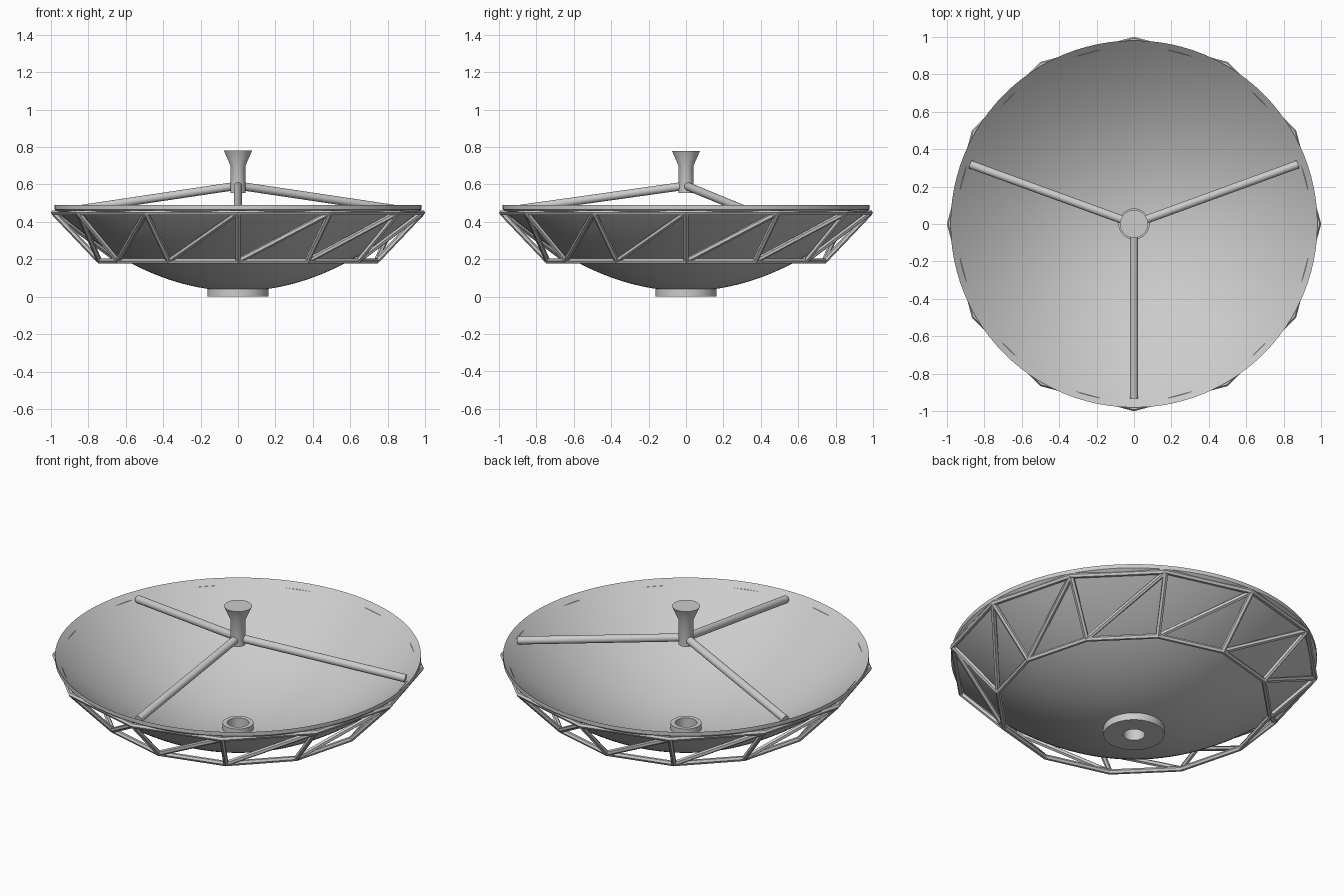
import bpy, bmesh, math
from mathutils import Vector

if "Cube" in bpy.data.objects:
    bpy.data.objects.remove(bpy.data.objects["Cube"])

grey = bpy.data.materials.new("light_grey")
grey.diffuse_color = (0.6, 0.6, 0.6, 1)
grey.use_nodes = True
grey.node_tree.nodes["Principled BSDF"].inputs["Base Color"].default_value = grey.diffuse_color


def finish(obj, name, smooth=True):
    obj.name = name
    obj.data.materials.append(grey)
    if smooth:
        bpy.ops.object.select_all(action='DESELECT')
        obj.select_set(True)
        bpy.context.view_layer.objects.active = obj
        bpy.ops.object.shade_smooth_by_angle(angle=math.radians(30))
    return obj


def lathe(name, profile, segs=64):
    """Spin a closed (radius, z) outline around the z axis."""
    bm = bmesh.new()
    rings = []
    for i in range(segs):
        a = 2 * math.pi * i / segs
        rings.append([bm.verts.new((r * math.cos(a), r * math.sin(a), z)) for r, z in profile])
    n = len(profile)
    for i in range(segs):
        p, q = rings[i], rings[(i + 1) % segs]
        for j in range(n):
            k = (j + 1) % n
            bm.faces.new((p[j], q[j], q[k], p[k]))
    bmesh.ops.remove_doubles(bm, verts=bm.verts, dist=1e-5)
    bmesh.ops.recalc_face_normals(bm, faces=bm.faces)
    mesh = bpy.data.meshes.new(name)
    bm.to_mesh(mesh)
    bm.free()
    obj = bpy.data.objects.new(name, mesh)
    bpy.context.collection.objects.link(obj)
    return finish(obj, name)


def bar(name, a, b, radius, sides, smooth):
    """Straight bar between two points."""
    a, b = Vector(a), Vector(b)
    d = b - a
    bpy.ops.mesh.primitive_cylinder_add(vertices=sides, radius=radius, depth=d.length,
                                        location=(a + b) / 2)
    obj = bpy.context.object
    obj.rotation_euler = d.to_track_quat('Z', 'Y').to_euler()
    return finish(obj, name, smooth)


def polar(r, deg, z):
    t = math.radians(deg)
    return (r * math.cos(t), r * math.sin(t), z)


# Parabolic reflector shell with a vertical rim edge
radii = [0.06 + 0.92 * i / 24 for i in range(25)]
under = [(r, 0.03 + 0.455 * r * r) for r in radii]
upper = [(r, 0.053 + 0.455 * r * r) for r in reversed(radii)]
lathe("reflector_dish", under + upper, 96)

# Mounting hub under the dish, and its collar showing inside
lathe("mounting_hub", [(0.058, 0), (0.163, 0), (0.163, 0.046), (0.083, 0.046),
                       (0.083, 0.09), (0.058, 0.09)])

# Feed post with flared horn
lathe("feed_horn", [(0, 0.555), (0.04, 0.555), (0.04, 0.70), (0.075, 0.78), (0, 0.78)], 32)

# Three legs holding the feed
for deg in (-90, 20, 160):
    bar("feed_leg", polar(0.01, deg, 0.592), polar(0.93, deg, 0.463), 0.022, 24, True)

# Backing truss: two twelve-sided hoops, ribs and diagonals
R_TOP, Z_TOP, R_LOW, Z_LOW, THICK = 0.985, 0.449, 0.74, 0.191, 0.0145
for name, r, z in (("upper_hoop", R_TOP, Z_TOP), ("lower_hoop", R_LOW, Z_LOW)):
    bpy.ops.mesh.primitive_torus_add(major_segments=12, minor_segments=6, major_radius=r,
                                     minor_radius=THICK, location=(0, 0, z))
    finish(bpy.context.object, name, False)
for deg in range(0, 360, 30):
    low = polar(R_LOW, deg, Z_LOW)
    bar("truss_rib", low, polar(R_TOP, deg, Z_TOP), THICK, 6, False)
    bar("truss_diagonal", low, polar(R_TOP, deg + 30, Z_TOP), THICK, 6, False)
